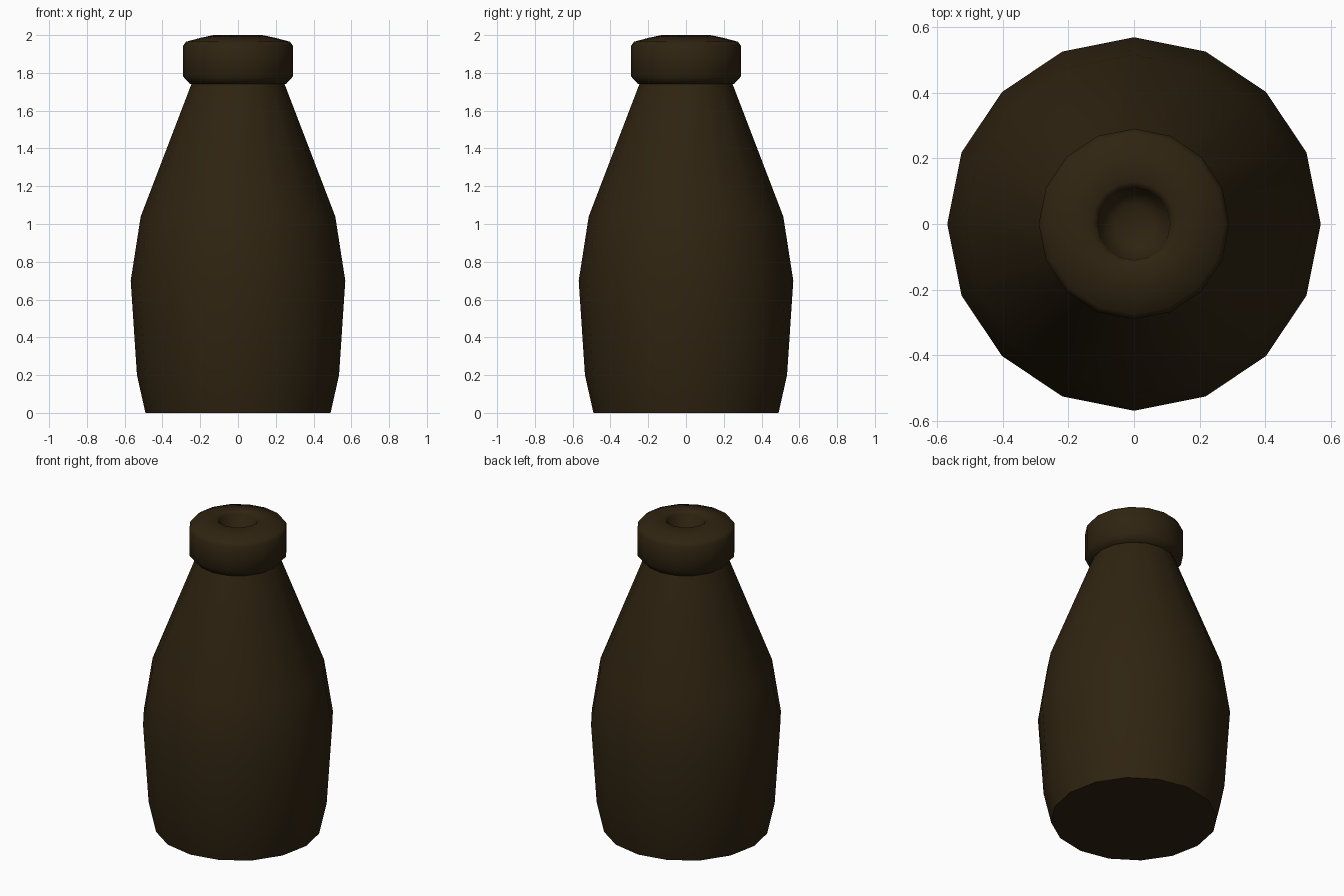
import bpy, bmesh, math

if "Cube" in bpy.data.objects:
    bpy.data.objects.remove(bpy.data.objects["Cube"], do_unlink=True)

SIDES = 16

glass = bpy.data.materials.new("dark_brown")
glass.use_nodes = True
colour = (0.029, 0.0175, 0.0056, 1)
glass.diffuse_color = colour
bsdf = glass.node_tree.nodes["Principled BSDF"]
bsdf.inputs["Base Color"].default_value = colour
bsdf.inputs["Roughness"].default_value = 0.8


def lathe(name, profile, sharp_angle):
    """Turn a (radius, height) profile round z and cap both ends."""
    bm = bmesh.new()
    rings = []
    for r, z in profile:
        ring = []
        for i in range(SIDES):
            a = 2 * math.pi * i / SIDES
            ring.append(bm.verts.new((r * math.cos(a), r * math.sin(a), z)))
        rings.append(ring)
    for low, high in zip(rings, rings[1:]):
        for i in range(SIDES):
            j = (i + 1) % SIDES
            bm.faces.new((low[i], low[j], high[j], high[i]))
    bm.faces.new(rings[0][::-1])
    bm.faces.new(rings[-1])
    bmesh.ops.recalc_face_normals(bm, faces=bm.faces)
    mesh = bpy.data.meshes.new(name)
    bm.to_mesh(mesh)
    bm.free()
    mesh.materials.append(glass)
    obj = bpy.data.objects.new(name, mesh)
    bpy.context.collection.objects.link(obj)
    bpy.ops.object.select_all(action='DESELECT')
    obj.select_set(True)
    bpy.context.view_layer.objects.active = obj
    bpy.ops.object.shade_smooth_by_angle(angle=math.radians(sharp_angle))
    return obj


# Bottle body, tapering from the belly to the neck
lathe("bottle_body", [(0.49, 0), (0.535, 0.2), (0.568, 0.7),
                      (0.515, 1.04), (0.245, 1.745)], 50)

# Thick rim with a shallow mouth in its top
lathe("bottle_rim", [(0.24, 1.74), (0.255, 1.742), (0.29, 1.78), (0.29, 1.945),
                     (0.275, 1.965), (0.2, 1.985), (0.13, 2.0), (0.11, 1.98),
                     (0.1, 1.9), (0.06, 1.87)], 60)
